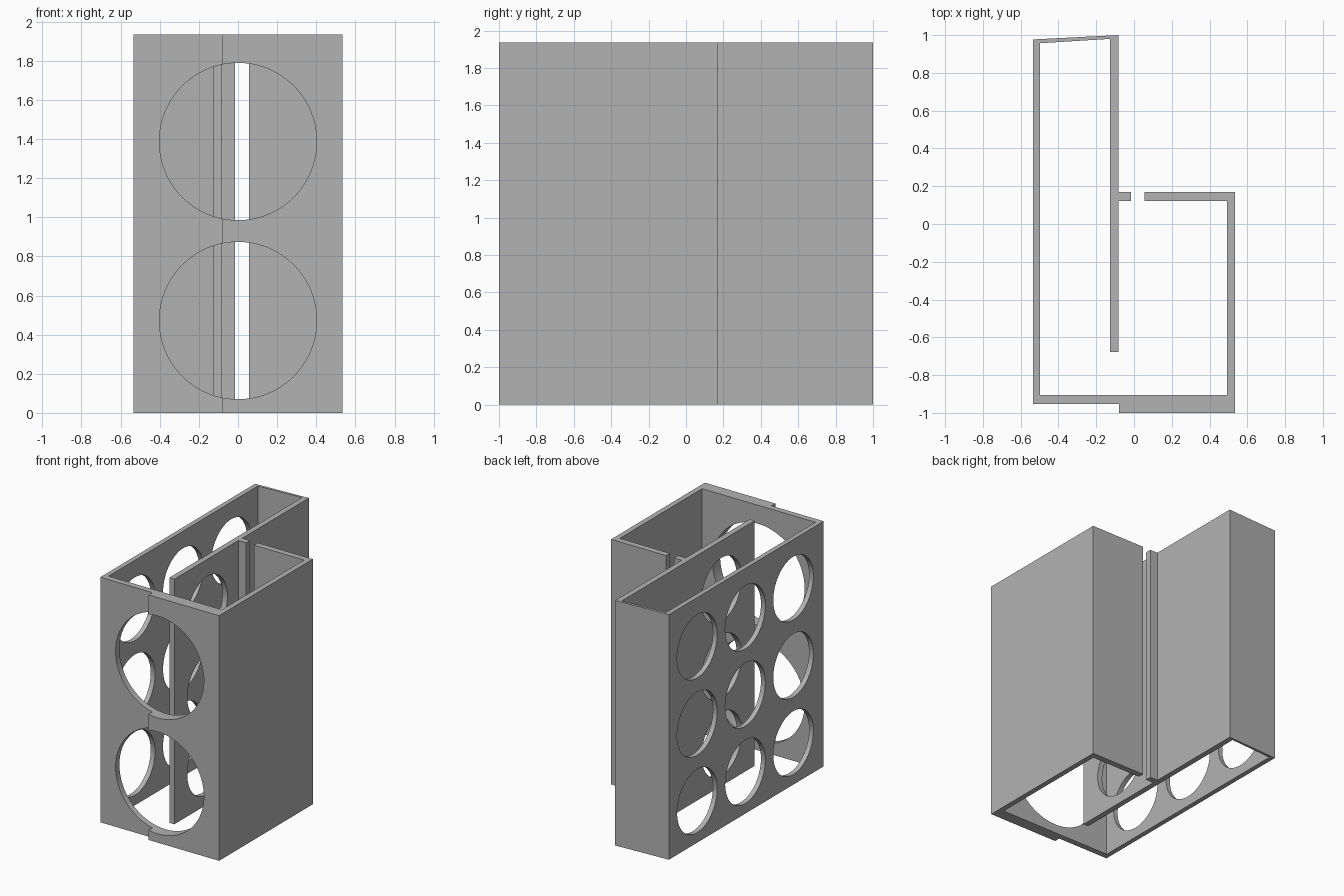
import bpy, bmesh, math
from mathutils import Matrix, Vector

cube = bpy.data.objects.get("Cube")
if cube:
    bpy.data.objects.remove(cube, do_unlink=True)

HEIGHT = 1.935

# Single grey finish
grey = bpy.data.materials.new("plain_grey")
grey.use_nodes = True
colour = (0.448, 0.448, 0.448, 1)
grey.diffuse_color = colour
grey.node_tree.nodes["Principled BSDF"].inputs["Base Color"].default_value = colour


def make_object(name, bm):
    bmesh.ops.recalc_face_normals(bm, faces=bm.faces)
    mesh = bpy.data.meshes.new(name)
    bm.to_mesh(mesh)
    bm.free()
    mesh.materials.append(grey)
    obj = bpy.data.objects.new(name, mesh)
    bpy.context.collection.objects.link(obj)
    return obj


def extrude_plan(name, plan, height):
    bm = bmesh.new()
    face = bm.faces.new([bm.verts.new((x, y, 0)) for x, y in plan])
    result = bmesh.ops.extrude_face_region(bm, geom=[face])
    top = [v for v in result["geom"] if isinstance(v, bmesh.types.BMVert)]
    bmesh.ops.translate(bm, verts=top, vec=(0, 0, height))
    return make_object(name, bm)


def cut_holes(target, centres, radius, axis):
    """Cut a set of round holes through one wall."""
    bm = bmesh.new()
    turn = Vector((0, 0, 1)).rotation_difference(Vector(axis)).to_matrix().to_4x4()
    for centre in centres:
        bmesh.ops.create_cone(bm, cap_ends=True, segments=96, radius1=radius,
                              radius2=radius, depth=0.24,
                              matrix=Matrix.Translation(centre) @ turn)
    cutter = make_object("hole_cutter", bm)
    cutter.hide_render = True
    mod = target.modifiers.new("holes", "BOOLEAN")
    mod.operation = "DIFFERENCE"
    mod.solver = "EXACT"
    mod.object = cutter
    bpy.ops.object.select_all(action="DESELECT")
    bpy.context.view_layer.objects.active = target
    target.select_set(True)
    bpy.ops.object.modifier_apply(modifier=mod.name)
    bpy.data.objects.remove(cutter, do_unlink=True)


# Continuous wall plan: right chamber, stepped front, left wall, slanted back, divider
outer = [(0.055, 0.17), (0.535, 0.17), (0.535, -1.0), (-0.08, -1.0),
         (-0.08, -0.953), (-0.535, -0.953), (-0.535, 0.977), (-0.082, 1.0)]
divider = [(-0.082, 0.17), (-0.015, 0.17), (-0.015, 0.122), (-0.082, 0.122),
           (-0.082, -0.677), (-0.126, -0.677), (-0.126, 0.98)]
inner = [(-0.497, 0.957), (-0.497, -0.905), (0.493, -0.905),
         (0.493, 0.122), (0.055, 0.122)]
shell = extrude_plan("dispenser_shell", outer + divider + inner, HEIGHT)

# Round holes in the front, left wall and divider
rows = [0.33, 0.94, 1.55]
cut_holes(shell, [(0, -0.95, z) for z in (0.472, 1.387)], 0.402, (0, 1, 0))
cut_holes(shell, [(-0.516, y, z) for y in (-0.575, 0.025, 0.625) for z in rows],
          0.25, (1, 0, 0))
cut_holes(shell, [(-0.104, -0.265, z) for z in rows], 0.25, (1, 0, 0))

bpy.ops.object.shade_smooth_by_angle(angle=math.radians(30))
